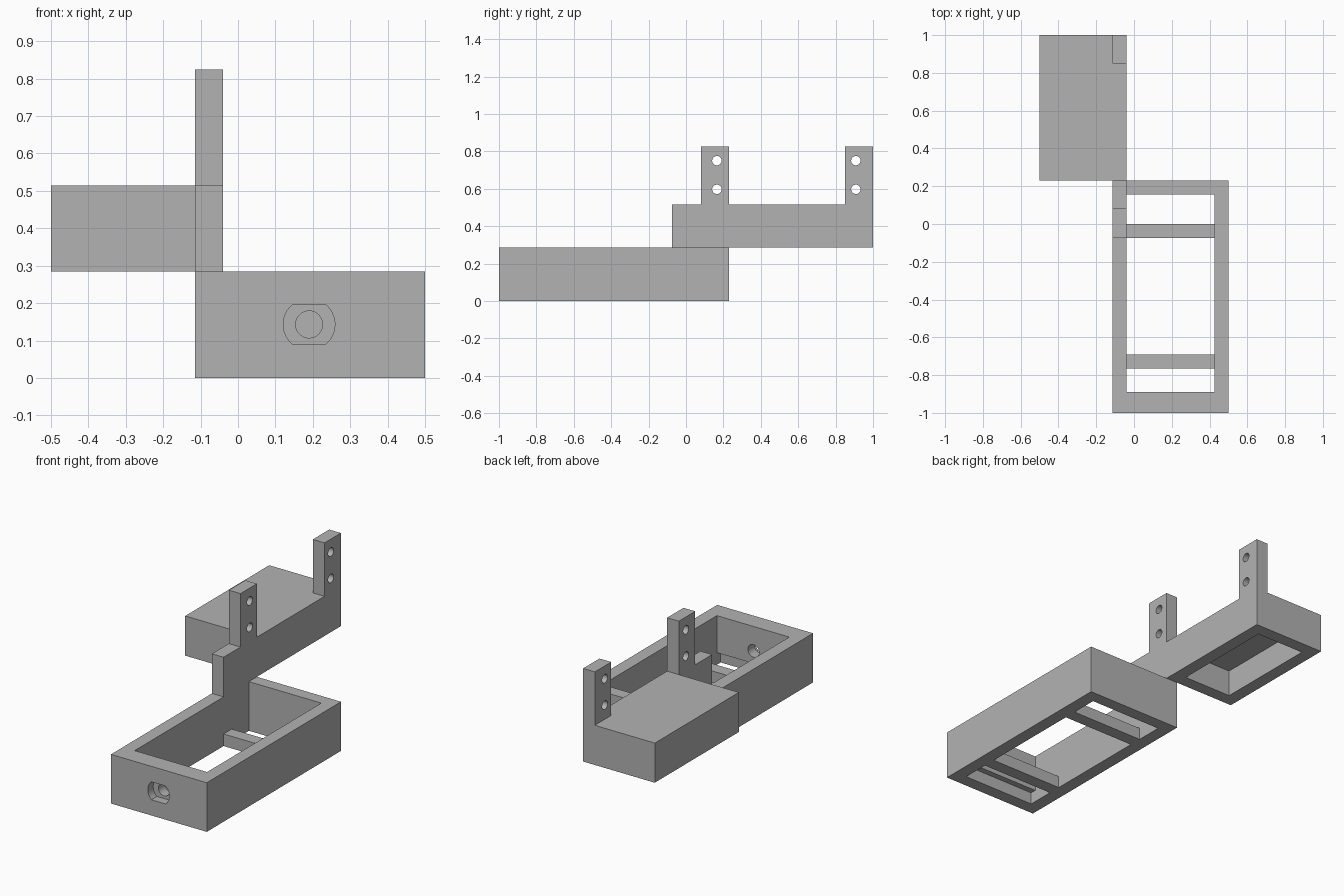
import bpy, bmesh, math
from mathutils import Vector

cube = bpy.data.objects.get("Cube")
if cube:
    bpy.data.objects.remove(cube, do_unlink=True)

grey = bpy.data.materials.new("plain_grey")
grey.use_nodes = True
colour = (0.45, 0.45, 0.45, 1)
grey.diffuse_color = colour
grey.node_tree.nodes["Principled BSDF"].inputs["Base Color"].default_value = colour


def prism(name, profile, axis, lo, hi):
    """Extrude a closed 2D profile along the x or y axis."""
    bm = bmesh.new()
    place = {"x": lambda p: Vector((lo, p[0], p[1])),
             "y": lambda p: Vector((p[0], lo, p[1]))}[axis]
    face = bm.faces.new([bm.verts.new(place(p)) for p in profile])
    moved = bmesh.ops.extrude_face_region(bm, geom=[face])["geom"]
    shift = Vector((hi - lo, 0, 0)) if axis == "x" else Vector((0, hi - lo, 0))
    bmesh.ops.translate(bm, vec=shift,
                        verts=[v for v in moved if isinstance(v, bmesh.types.BMVert)])
    bmesh.ops.recalc_face_normals(bm, faces=bm.faces)
    mesh = bpy.data.meshes.new(name)
    bm.to_mesh(mesh)
    bm.free()
    mesh.materials.append(grey)
    obj = bpy.data.objects.new(name, mesh)
    bpy.context.collection.objects.link(obj)
    return obj


def box(name, x, y, z):
    profile = [(y[0], z[0]), (y[1], z[0]), (y[1], z[1]), (y[0], z[1])]
    return prism(name, profile, "x", *x)


def disc(centre, radius, flat=None, sides=48):
    """Circle profile, with optional flats at top and bottom."""
    flat = flat or radius
    points = []
    for i in range(sides):
        a = math.tau * (i + 0.5) / sides
        v = radius * math.sin(a)
        if abs(v) > flat:
            # keep only the two points where the arc meets each flat
            continue
        points.append((centre[0] + radius * math.cos(a), centre[1] + v))
    return points


def combine(target, tool, operation="DIFFERENCE"):
    tool.hide_render = True
    mod = target.modifiers.new("combine", "BOOLEAN")
    mod.operation = operation
    mod.solver = "EXACT"
    mod.object = tool
    bpy.context.view_layer.objects.active = target
    bpy.ops.object.modifier_apply(modifier=mod.name)
    bpy.data.objects.remove(tool, do_unlink=True)


# Shared measures
wall = 0.075
deck = 0.285
inner_x = (-0.04, 0.425)
bar_top = 0.07

# Lower frame: open tray with two cross bars left across its floor
frame = box("lower_frame", (-0.115, 0.5), (-1, 0.23), (0, deck))
combine(frame, box("cavity", inner_x, (-0.89, 0.157), (bar_top, 0.4)))
for span in [(-0.925, -0.765), (-0.69, -wall), (0, 0.157)]:
    combine(frame, box("floor_opening", inner_x, span, (-0.1, bar_top)))

# Front socket: flat-sided recess with a round through hole
socket = (0.19, 0.143)
combine(frame, prism("recess", disc(socket, 0.069, 0.054), "y", -1.1, -0.95))
combine(frame, prism("socket_hole", disc(socket, 0.036), "y", -1.1, -0.85))

# Upper bracket: side beam with two upright tabs
top, tab_top = 0.515, 0.825
bracket = prism("upper_bracket", [
    (-wall, deck), (1, deck), (1, tab_top), (0.85, tab_top), (0.85, top),
    (0.23, top), (0.23, tab_top), (0.08, tab_top), (0.08, top), (-wall, top),
], "x", -0.115, -0.04)

# Rear cover: closed on top, hollow underneath
combine(bracket, box("rear_cover", (-0.5, -0.08), (0.23, 1), (deck, top)), "UNION")
combine(bracket, box("pocket", (-0.425, -0.115), (0.305, 0.925), (0.1, 0.44)))

# Screw holes through both tabs
for y in (0.165, 0.908):
    for z in (0.597, 0.75):
        combine(bracket, prism("screw_hole", disc((y, z), 0.025, sides=32), "x", -0.3, 0.1))

# Smooth the round holes, keep the edges sharp
for obj in (frame, bracket):
    bpy.ops.object.select_all(action="DESELECT")
    obj.select_set(True)
    bpy.context.view_layer.objects.active = obj
    bpy.ops.object.shade_smooth_by_angle(angle=math.radians(30))
